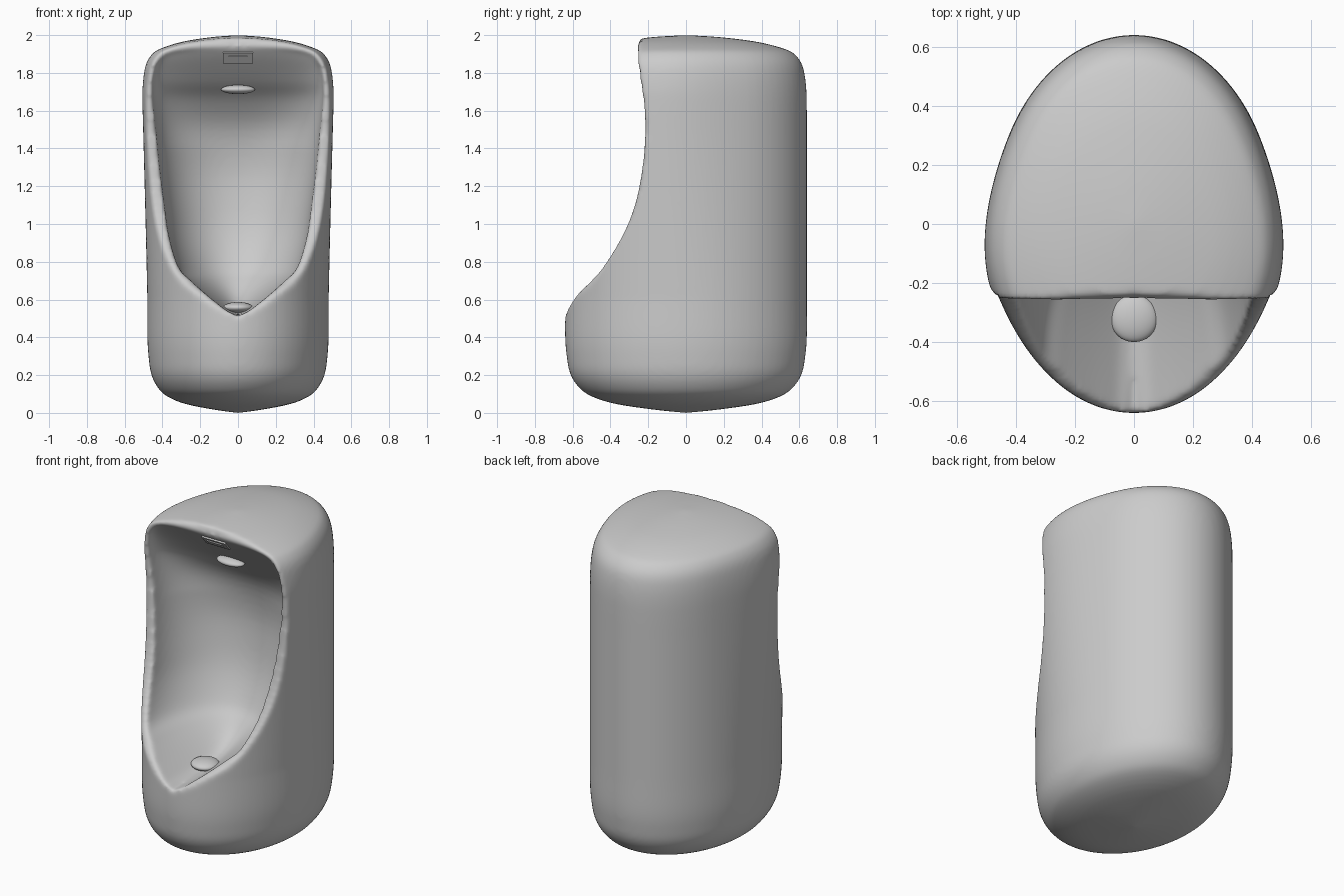
import bpy, bmesh, math

if "Cube" in bpy.data.objects:
    bpy.data.objects.remove(bpy.data.objects["Cube"])


def spline(keys, steps=4):
    """Catmull-Rom resampling of a list of tuples."""
    out = []
    n = len(keys)
    for i in range(n - 1):
        a, b, c, d = (keys[max(i - 1, 0)], keys[i], keys[i + 1], keys[min(i + 2, n - 1)])
        for k in range(steps):
            t = k / steps
            out.append(tuple(
                0.5 * (2 * q + (r - p) * t + (2 * p - 5 * q + 4 * r - s) * t * t
                       + (3 * q - p - 3 * r + s) * t ** 3)
                for p, q, r, s in zip(a, b, c, d)))
    out.append(keys[-1])
    return out


def loft(name, rings):
    """Skin equal-length closed rings and cap both ends."""
    bm = bmesh.new()
    vs = [[bm.verts.new(p) for p in ring] for ring in rings]
    n = len(rings[0])
    for r0, r1 in zip(vs, vs[1:]):
        for i in range(n):
            j = (i + 1) % n
            bm.faces.new((r0[i], r0[j], r1[j], r1[i]))
    bm.faces.new(vs[0][::-1])
    bm.faces.new(vs[-1])
    bmesh.ops.recalc_face_normals(bm, faces=bm.faces)
    me = bpy.data.meshes.new(name)
    bm.to_mesh(me)
    bm.free()
    ob = bpy.data.objects.new(name, me)
    bpy.context.collection.objects.link(ob)
    return ob


# Outer body: oval rings (scale, height), flaring at the upper front
profile = [(0.01, 0.0), (0.3, 0.02), (0.6, 0.05), (0.8, 0.093), (0.9, 0.145), (0.96, 0.21),
           (0.985, 0.29), (1, 0.4), (1, 0.6), (1, 0.9), (1, 1.2), (1, 1.45), (1, 1.6),
           (0.997, 1.7), (0.985, 1.78), (0.96, 1.845), (0.91, 1.892), (0.83, 1.924),
           (0.6, 1.963), (0.3, 1.988), (0.01, 2.0)]


def body_ring(s, z, n=80):
    ring = []
    up = min(max((z - 0.6) / 1.1, 0), 1)
    for i in range(n):
        a = 2 * math.pi * i / n
        x, y = 0.48 * s * math.cos(a), 0.64 * s * math.sin(a)
        f = min(max((0.32 - y) / 0.57, 0), 1)
        ring.append((x * (1 + 0.085 * up * f * f * (3 - 2 * f)), y, z))
    return ring


body = loft("urinal_body", [body_ring(s, z) for s, z in spline(profile)])

# Front opening and bowl: height, rim depth, half width, back wall depth
bowl = [(0.50, -0.70, 0.01, -0.69), (0.52, -0.645, 0.015, -0.48), (0.535, -0.635, 0.05, -0.30),
        (0.56, -0.62, 0.085, -0.17), (0.62, -0.58, 0.16, -0.06), (0.70, -0.50, 0.25, 0.02),
        (0.77, -0.44, 0.315, 0.07), (0.93, -0.34, 0.365, 0.13), (1.1, -0.27, 0.39, 0.16),
        (1.3, -0.23, 0.415, 0.165), (1.5, -0.215, 0.435, 0.12), (1.65, -0.225, 0.45, 0.02),
        (1.75, -0.24, 0.45, -0.09), (1.85, -0.255, 0.43, -0.185), (1.91, -0.26, 0.37, -0.235),
        (1.94, -0.26, 0.2, -0.253), (1.97, -0.245, 0.01, -0.24), (2.1, -0.2, 0.01, -0.195)]


def bowl_ring(z, rim, w, back, n=40):
    w, depth = max(w, 0.008), max(back - rim, 0.004)
    ring = [(-0.8, -1, z), (0.8, -1, z), (0.8, rim, z)]
    # rounder bowl section low down, squarer under the hood
    e = 0.95 - 0.2 * min(max((z - 1.4) / 0.4, 0), 1)
    for i in range(n + 1):
        a = math.pi * i / n
        c, s = math.cos(a), max(math.sin(a), 0)
        ring.append((w * math.copysign(abs(c) ** e, c), rim + depth * s ** e, z))
    ring.append((-0.8, rim, z))
    return ring


cutter = loft("bowl_cutter", [bowl_ring(*k) for k in spline(bowl)])
cutter.hide_render = True
cutter.hide_set(True)

cut = body.modifiers.new("bowl", 'BOOLEAN')
cut.operation, cut.solver, cut.object = 'DIFFERENCE', 'EXACT', cutter

# Soften the rim
remesh = body.modifiers.new("remesh", 'REMESH')
remesh.mode, remesh.voxel_size, remesh.use_smooth_shade = 'VOXEL', 0.012, True
soft = body.modifiers.new("soften", 'SMOOTH')
soft.factor, soft.iterations = 0.5, 12


def ellipsoid(name, loc, size):
    bpy.ops.mesh.primitive_uv_sphere_add(segments=32, ring_count=16, radius=1, location=loc)
    ob = bpy.context.object
    ob.name, ob.scale = name, size
    bpy.ops.object.shade_smooth()


def plate(name, loc, size):
    bpy.ops.mesh.primitive_cube_add(size=1, location=loc, rotation=(math.radians(40), 0, 0))
    ob = bpy.context.object
    ob.name, ob.scale = name, size


# Drain dome and water spreader
ellipsoid("drain_cover", (0, -0.32, 0.557), (0.08, 0.08, 0.03))
ellipsoid("water_spreader", (0, -0.07, 1.712), (0.09, 0.05, 0.024))

# Sensor plate under the hood
plate("sensor_plate", (0, -0.21, 1.885), (0.16, 0.024, 0.07))
plate("sensor_window", (0, -0.215, 1.879), (0.1, 0.02, 0.035))
